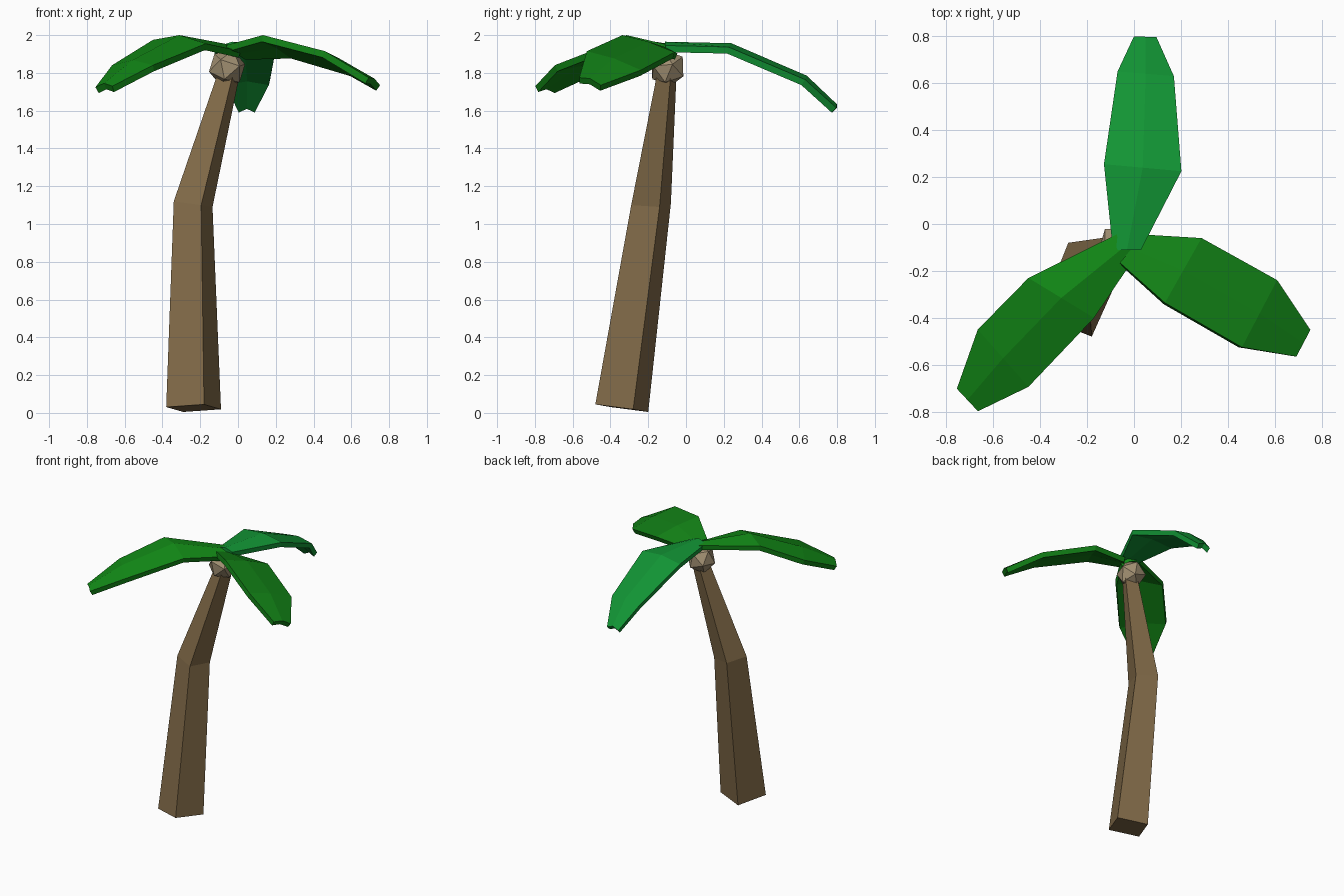
import bpy, bmesh
from mathutils import Vector as V, Matrix, Euler

if "Cube" in bpy.data.objects:
    bpy.data.objects.remove(bpy.data.objects["Cube"])


def finish(name, bm, color, recalc=True):
    if recalc:
        bmesh.ops.recalc_face_normals(bm, faces=bm.faces)
    me = bpy.data.meshes.new(name)
    bm.to_mesh(me)
    bm.free()
    mat = bpy.data.materials.new(name + "_color")
    mat.diffuse_color = (*color, 1)
    mat.use_nodes = True
    mat.node_tree.nodes["Principled BSDF"].inputs["Base Color"].default_value = mat.diffuse_color
    me.materials.append(mat)
    ob = bpy.data.objects.new(name, me)
    bpy.context.collection.objects.link(ob)
    return ob


# Trunk: four-sided loft; each section is centre + two half diagonals
sections = [
    ((-.235, -.34, .025), (.055, -.14, .02), (.145, .06, -.006)),
    ((-.2375, -.185, 1.105), (.0425, -.105, -.005), (.1025, .045, -.015)),
    ((-.047, -.101, 1.80), (.022, -.051, 0), (.056, .02, -.01)),
]
bm = bmesh.new()
rings = []
for c, a, b in sections:
    c, a, b = V(c), V(a), V(b)
    rings.append([bm.verts.new(p) for p in (c + a, c + b, c - a, c - b)])
for lo, hi in zip(rings, rings[1:]):
    for i in range(4):
        j = (i + 1) % 4
        bm.faces.new((lo[i], lo[j], hi[j], hi[i]))
bm.faces.new(rings[0][::-1])
bm.faces.new(rings[-1])
finish("trunk", bm, (.22, .145, .065))

# Coconut at the crown
bm = bmesh.new()
bmesh.ops.create_icosphere(
    bm, subdivisions=1, radius=.101,
    matrix=Matrix.Translation((-.058, -.098, 1.826)) @ Euler((.3, .25, .4)).to_matrix().to_4x4())
finish("coconut", bm, (.36, .28, .17))


# Leaves: stations of (spine point, half width towards the left edge, edge drop)
def leaf(name, stations, color):
    bm = bmesh.new()
    rows = []
    for m, h, drop in stations:
        m, h, d = V(m), V(h), V((0, 0, drop))
        rows.append([bm.verts.new(p) for p in (m + h - d, m, m - h - d)])
    for r, s in zip(rows, rows[1:]):
        for i in range(2):
            bm.faces.new((r[i], r[i + 1], s[i + 1], s[i]))
    ob = finish(name, bm, color, recalc=False)
    mod = ob.modifiers.new("thickness", "SOLIDIFY")
    mod.thickness = .036
    mod.offset = -1


leaf("back_leaf", [
    ((-.03, -.11, 1.965), (-.06, 0, 0), .02),
    ((.037, .24, 1.957), (-.165, .015, 0), .02),
    ((.05, .64, 1.785), (-.12, .01, 0), .02),
    ((.048, .798, 1.635), (-.048, .002, 0), .02)], (.006, .30, .035))
leaf("right_leaf", [
    ((-.01, -.105, 1.935), (.05, .06, -.022), .01),
    ((.21, -.198, 1.965), (.078, .138, -.045), .01),
    ((.535, -.382, 1.877), (.075, .143, -.05), .012),
    ((.722, -.508, 1.77), (.03, .057, -.02), .015)], (.006, .22, .008))
leaf("left_leaf", [
    ((-.02, -.08, 1.945), (.035, -.045, -.015), .015),
    ((-.31, -.315, 2.0), (.14, -.085, -.01), .035),
    ((-.558, -.572, 1.868), (.108, -.122, 0), .027),
    ((-.71, -.75, 1.745), (.045, -.048, .003), .018)], (.006, .25, .008))
